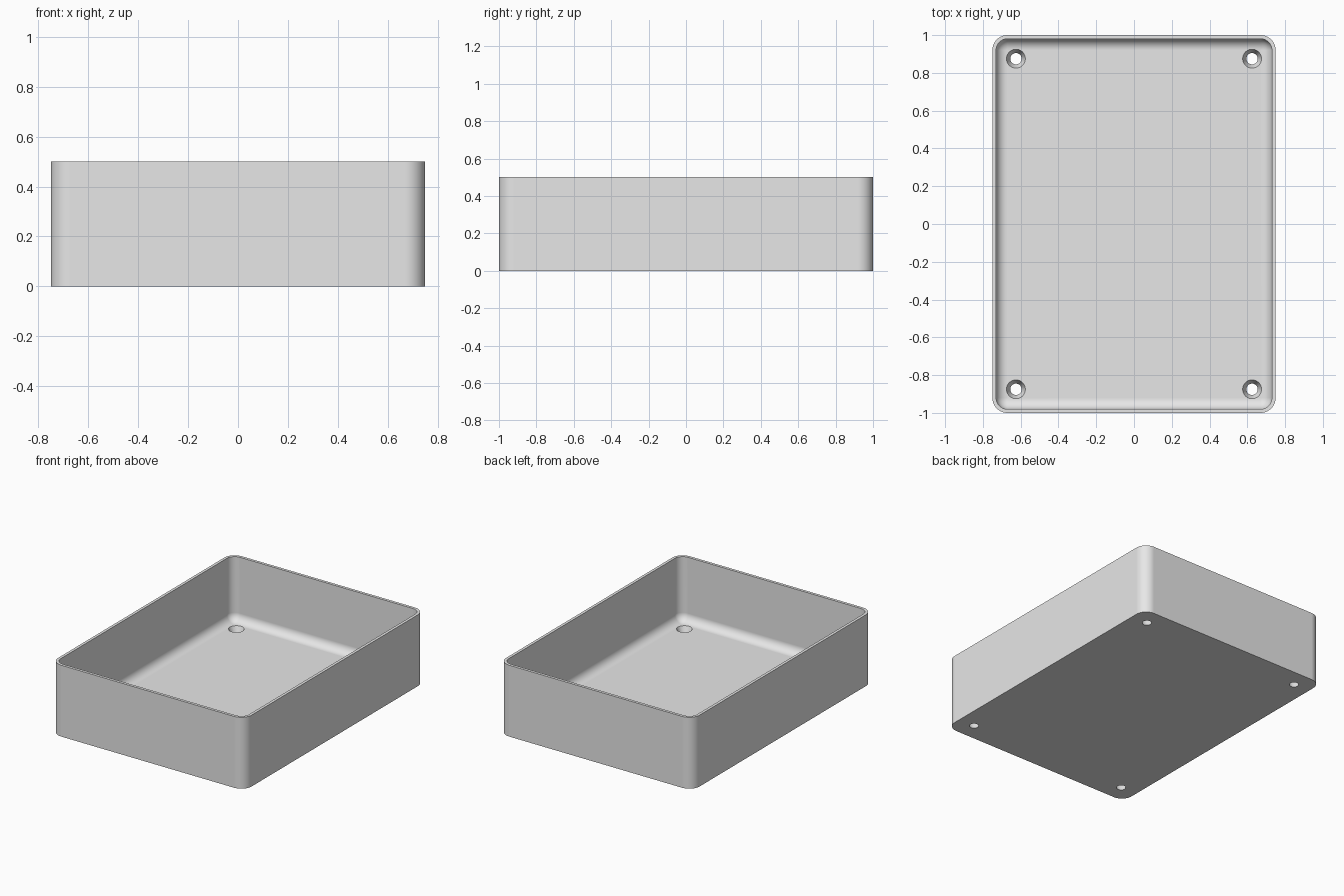
import bpy, bmesh, math

WIDTH, LENGTH, HEIGHT = 1.5, 2.0, 0.5
WALL, FLOOR, CORNER, FILLET = 0.02, 0.05, 0.08, 0.058
SEGMENTS = 10

cube = bpy.data.objects.get("Cube")
if cube:
    bpy.data.objects.remove(cube, do_unlink=True)

grey = bpy.data.materials.new("plain_grey")
grey.use_nodes = True
colour = (0.8, 0.8, 0.8, 1)
grey.diffuse_color = colour
grey.node_tree.nodes["Principled BSDF"].inputs["Base Color"].default_value = colour


def rounded_ring(bm, inset, z):
    """Rounded rectangle of vertices, moved inwards by inset."""
    radius = CORNER - inset
    cx, cy = WIDTH / 2 - CORNER, LENGTH / 2 - CORNER
    ring = []
    for quarter, (sx, sy) in enumerate([(1, 1), (-1, 1), (-1, -1), (1, -1)]):
        for i in range(SEGMENTS + 1):
            a = (quarter + i / SEGMENTS) * math.pi / 2
            ring.append(bm.verts.new((sx * cx + radius * math.cos(a),
                                      sy * cy + radius * math.sin(a), z)))
    return ring


# Tray shell: outer wall, rim, inner wall, then the fillet down to the floor
profile = [(0, 0), (0, HEIGHT), (WALL, HEIGHT)]
for i in range(SEGMENTS + 1):
    a = i / SEGMENTS * math.pi / 2
    profile.append((WALL + FILLET * (1 - math.cos(a)),
                    FLOOR + FILLET * (1 - math.sin(a))))

bm = bmesh.new()
rings = [rounded_ring(bm, inset, z) for inset, z in profile]
for low, high in zip(rings, rings[1:]):
    for i in range(len(low)):
        j = (i + 1) % len(low)
        bm.faces.new((low[i], low[j], high[j], high[i]))
bm.faces.new(list(reversed(rings[0])))
bm.faces.new(rings[-1])
bmesh.ops.recalc_face_normals(bm, faces=bm.faces)
mesh = bpy.data.meshes.new("tray")
bm.to_mesh(mesh)
bm.free()
mesh.materials.append(grey)
tray = bpy.data.objects.new("tray", mesh)
bpy.context.collection.objects.link(tray)
bpy.ops.object.select_all(action="DESELECT")

# Tapered screw holes in the four floor corners
cutters = []
for sx in (-1, 1):
    for sy in (-1, 1):
        bpy.ops.mesh.primitive_cone_add(vertices=32, radius1=0.022, radius2=0.058,
                                        depth=0.09, location=(sx * 0.625, sy * 0.875, 0.025))
        cutter = bpy.context.object
        cutter.name = "screw_hole_cutter"
        cutter.hide_render = True
        cutter.data.materials.append(grey)
        cutters.append(cutter)
        cut = tray.modifiers.new("screw_hole", "BOOLEAN")
        cut.operation = "DIFFERENCE"
        cut.solver = "EXACT"
        cut.object = cutter

bpy.ops.object.select_all(action="DESELECT")
tray.select_set(True)
bpy.context.view_layer.objects.active = tray
for name in [m.name for m in tray.modifiers]:
    bpy.ops.object.modifier_apply(modifier=name)
for cutter in cutters:
    bpy.data.objects.remove(cutter, do_unlink=True)

# Smooth rounded corners with crisp rims and flat walls
bpy.ops.object.shade_smooth_by_angle(angle=math.radians(30))
weighted = tray.modifiers.new("flat_walls", "WEIGHTED_NORMAL")
weighted.keep_sharp = True
